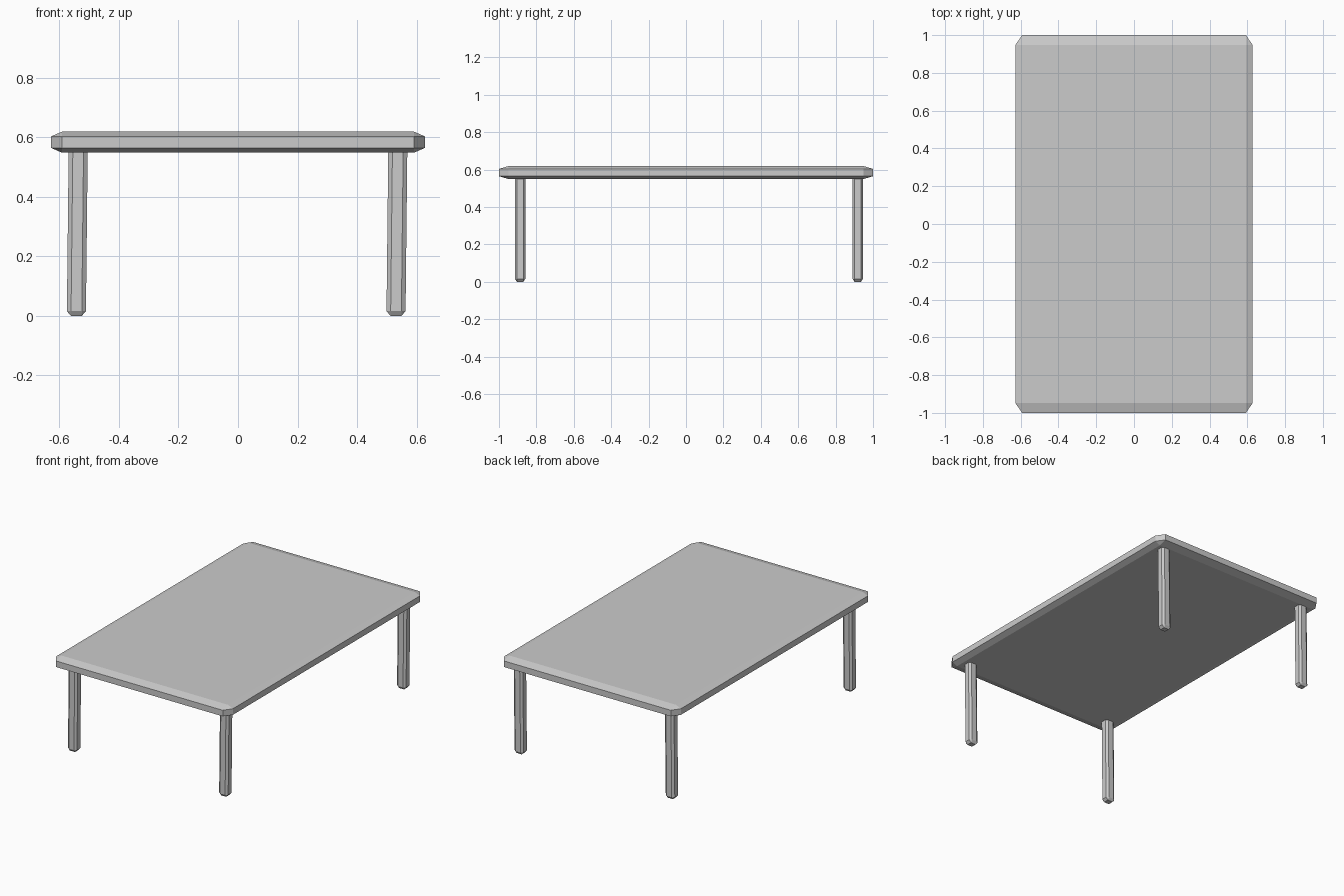
import bpy
import bmesh
from mathutils import Matrix, Vector

old = bpy.data.objects.get("Cube")
if old:
    bpy.data.objects.remove(old, do_unlink=True)

# One plain grey for the whole table
grey = bpy.data.materials.new("grey")
grey.use_nodes = True
colour = (0.6, 0.6, 0.6, 1)
grey.diffuse_color = colour
grey.node_tree.nodes["Principled BSDF"].inputs["Base Color"].default_value = colour


def chamfered_box(name, size, cut, centre, lean=0.0):
    """Box with a flat chamfer whose inset differs per axis; lean shifts x with height."""
    bm = bmesh.new()
    bmesh.ops.create_cube(bm, size=1)
    # Scale so that the chamfer is one unit on every axis, cut it, then scale back
    bmesh.ops.scale(bm, vec=[s / c for s, c in zip(size, cut)], verts=bm.verts)
    bmesh.ops.bevel(bm, geom=bm.edges[:], offset=1, segments=1, affect='EDGES')
    bmesh.ops.scale(bm, vec=cut, verts=bm.verts)
    shear = Matrix.Identity(4)
    shear[0][2] = lean
    bmesh.ops.transform(bm, matrix=shear, verts=bm.verts)
    bmesh.ops.recalc_face_normals(bm, faces=bm.faces)
    mesh = bpy.data.meshes.new(name)
    bm.to_mesh(mesh)
    bm.free()
    mesh.materials.append(grey)
    obj = bpy.data.objects.new(name, mesh)
    obj.location = Vector(centre)
    bpy.context.collection.objects.link(obj)
    return obj


# Table top
chamfered_box("table_top", (1.256, 2, 0.07), (0.036, 0.052, 0.0155), (0, 0, 0.584))

# Four legs, all leaning very slightly the same way
for end, y in (("front", -0.887), ("back", 0.918)):
    for side, x in (("right", -0.54), ("left", 0.534)):
        chamfered_box(f"{end}_{side}_leg", (0.064, 0.056, 0.57),
                      (0.014, 0.011, 0.016), (x, y, 0.285), lean=0.011)
